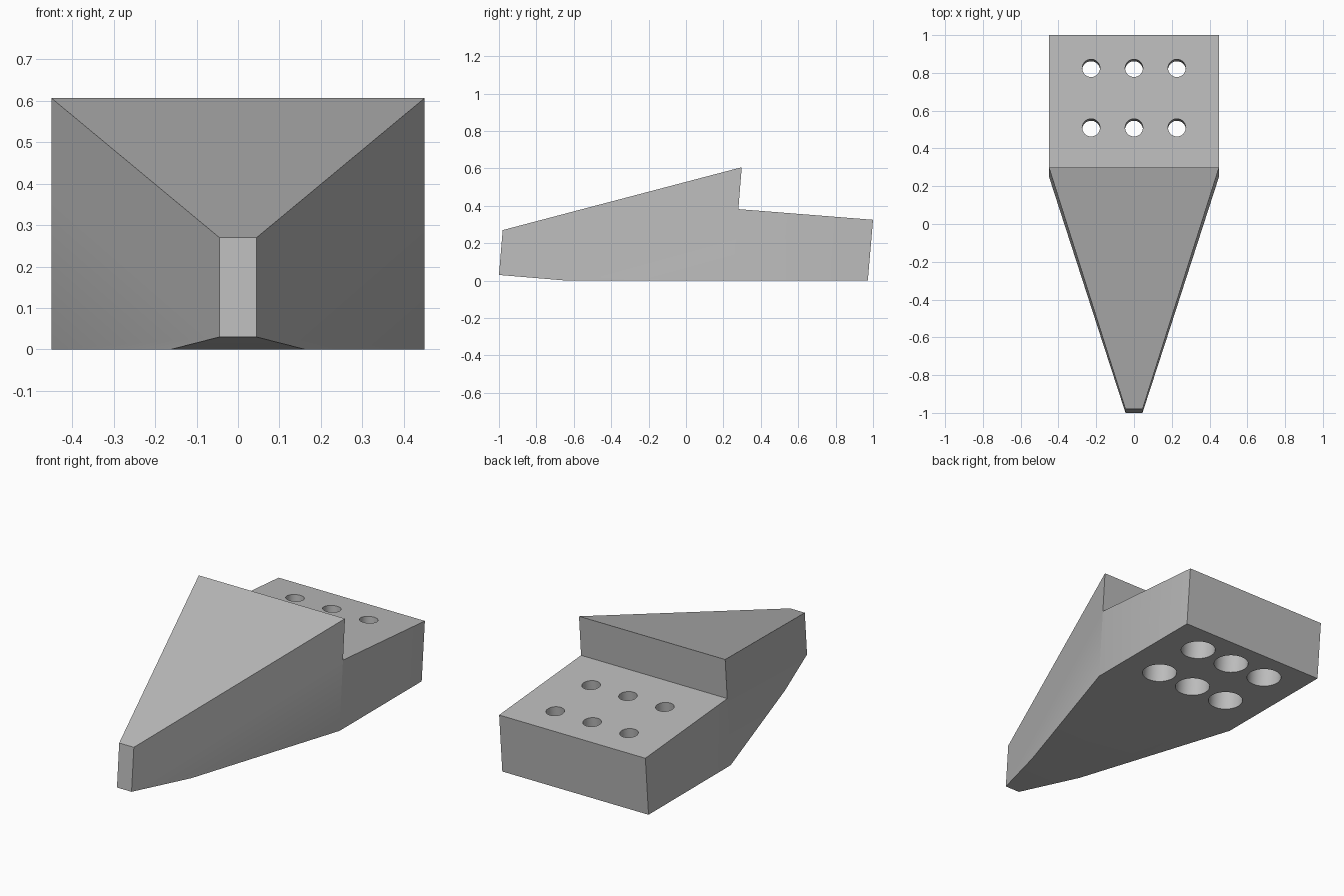
import bpy, bmesh, math
from mathutils import Vector, Matrix

cube = bpy.data.objects.get("Cube")
if cube:
    bpy.data.objects.remove(cube, do_unlink=True)

TILT = math.atan(0.08)                      # the whole tooth leans back slightly
AXIS = Vector((0, math.sin(TILT), math.cos(TILT)))
HALF = 0.45

grey = bpy.data.materials.new("plain grey")
grey.use_nodes = True
colour = (0.5, 0.5, 0.5, 1)
grey.diffuse_color = colour
grey.node_tree.nodes["Principled BSDF"].inputs["Base Color"].default_value = colour


def make_object(name, bm):
    mesh = bpy.data.meshes.new(name)
    bm.to_mesh(mesh)
    bm.free()
    mesh.materials.append(grey)
    obj = bpy.data.objects.new(name, mesh)
    bpy.context.collection.objects.link(obj)
    return obj


# Body: side profile (y, z) extruded across the width
profile = [(-1, 0.03), (-0.64, 0), (0.972, 0), (1, 0.325),
           (0.28, 0.382), (0.298, 0.606), (-0.98, 0.27)]
bm = bmesh.new()
face = bm.faces.new([bm.verts.new((-HALF, y, z)) for y, z in profile])
extruded = bmesh.ops.extrude_face_region(bm, geom=[face])
bmesh.ops.translate(bm, vec=(2 * HALF, 0, 0),
                    verts=[v for v in extruded["geom"] if isinstance(v, bmesh.types.BMVert)])

# Taper both sides to the narrow nose
for side in (-1, 1):
    shoulder = Vector((side * HALF, 0.25, 0))
    nose = Vector((side * 0.045, -1.002, 0))
    normal = (shoulder - nose).cross(AXIS)
    if normal.x * side < 0:
        normal.negate()
    cut = bmesh.ops.bisect_plane(bm, geom=bm.verts[:] + bm.edges[:] + bm.faces[:],
                                 plane_co=shoulder, plane_no=normal, clear_outer=True)
    edges = [e for e in cut["geom_cut"] if isinstance(e, bmesh.types.BMEdge)]
    bmesh.ops.holes_fill(bm, edges=edges, sides=0)
bmesh.ops.recalc_face_normals(bm, faces=bm.faces[:])
body = make_object("wedge_body", bm)


# Bolt holes: narrow bores through the deck, wide counterbores from below
def hole_cutter(name, radius, top, bottom):
    bm = bmesh.new()
    for y in (0.825, 0.51):
        deck = 0.382 - 0.079 * (y - 0.28)
        for x in (-0.227, 0, 0.227):
            centre = Vector((x, y, deck)) + AXIS * (top + bottom) / 2
            matrix = Matrix.Translation(centre) @ Matrix.Rotation(-TILT, 4, "X")
            bmesh.ops.create_cone(bm, cap_ends=True, segments=48, radius1=radius,
                                  radius2=radius, depth=top - bottom, matrix=matrix)
    cutter = make_object(name, bm)
    cutter.hide_render = True
    return cutter


bpy.context.view_layer.objects.active = body
for cutter in (hole_cutter("bolt_bores", 0.047, 0.1, -0.6),
               hole_cutter("counterbores", 0.09, -0.13, -0.6)):
    mod = body.modifiers.new(cutter.name, "BOOLEAN")
    mod.operation = "DIFFERENCE"
    mod.solver = "EXACT"
    mod.object = cutter
    bpy.ops.object.modifier_apply(modifier=mod.name)
    bpy.data.objects.remove(cutter, do_unlink=True)

bpy.ops.object.select_all(action="DESELECT")
body.select_set(True)
bpy.ops.object.shade_smooth_by_angle(angle=math.radians(30))
